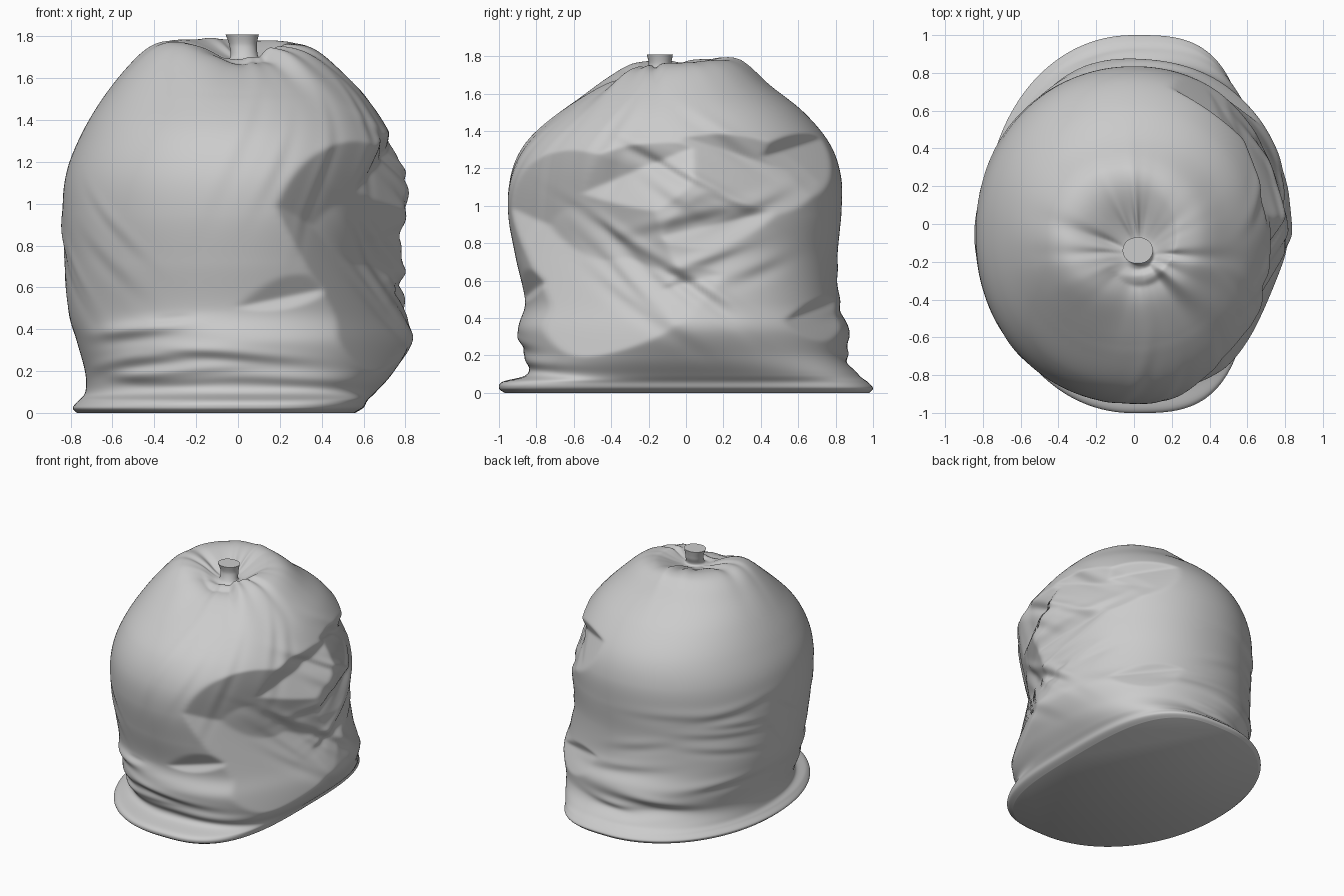
import bpy, bmesh, random
from math import sin, cos, pi, exp, radians, atan2
from mathutils import Vector

random.seed(7)
cube = bpy.data.objects.get("Cube")
if cube:
    bpy.data.objects.remove(cube)

SEGMENTS = 256
NECK = Vector((.03, -.15))

# Sack sections: height, right and left extent, front and back extent
SECTIONS = [
    (0, -.77, .56, -.97, .98), (.025, -.79, .6, -1, 1),
    (.06, -.76, .62, -.98, .97), (.1, -.73, .66, -.85, .92),
    (.19, -.73, .74, -.86, .86), (.34, -.77, .83, -.9, .87),
    (.48, -.81, .81, -.86, .82), (.72, -.83, .78, -.91, .81),
    (.95, -.84, .8, -.95, .83), (1.15, -.82, .81, -.94, .83),
    (1.33, -.75, .73, -.86, .77), (1.5, -.65, .62, -.7, .63),
    (1.64, -.54, .48, -.54, .45), (1.73, -.44, .36, -.42, .34),
    (1.76, -.34, .25, -.34, .26), (1.745, -.2, .2, -.28, .12),
    (1.69, -.05, .11, -.23, -.08), (1.75, -.04, .09, -.2, -.08),
    (1.81, -.06, .1, -.21, -.07)]
CROWN = 13
NECK_START = 16

# Large crumples: direction, distance from axis, height, tilt, slope
DENTS = [
    (-33, .66, .75, -.35, .3), (12, .73, .9, .22, .4),
    (-2, .75, .58, .25, .4), (22, .65, 1.28, -.3, .5),
    (-15, .68, 1.22, .4, .5), (50, .68, 1.3, .2, .55),
    (-112, .85, .45, .1, .65), (60, .79, .45, .2, .55),
    (-75, .83, .55, .2, .6)]

# Families of fine folds: count, direction, height, tilt, depth
FAMILIES = [
    (8, -100, .32, 4, .022), (6, -20, .65, -32, .022),
    (5, 15, 1.2, -25, .02), (7, 115, .3, 2, .018),
    (6, -155, .85, -40, .01), (6, 130, .75, 3, .01),
    (5, -60, 1.3, 62, .013), (5, 25, .8, 15, .02)]


def scatter(spread):
    return random.uniform(-spread, spread)


FOLDS = [(radians(angle + scatter(32)), height + scatter(.2),
          random.uniform(.18, .38), random.uniform(.03, .05),
          radians(tilt + scatter(10)), depth)
         for count, angle, height, tilt, depth in FAMILIES for _ in range(count)]

# Gathers running into the tied neck: direction, angular width, height
PLEATS = [(radians(20 * k + scatter(8)), random.uniform(.07, .14), scatter(.04))
          for k in range(18)]


def angle_gap(a, b):
    return (a - b + pi) % (2 * pi) - pi


def clamp(value):
    return min(1, max(0, value))


def blend(rows, i, t):
    """Smooth curve through neighbouring sections."""
    a, b, c, d = (rows[min(max(i + k, 0), len(rows) - 1)] for k in (-1, 0, 1, 2))
    return [q + t / 2 * (r - p + t * (2 * p - 5 * q + 4 * r - s + t * (3 * (q - r) + s - p)))
            for p, q, r, s in zip(a, b, c, d)]


def outline(section, angle):
    """Rounded outline, squarer at the left of the base."""
    z, right, left, front, back = section
    c, s = cos(angle), sin(angle)
    power = 2.08 + (1.1 * exp(-(z / .22) ** 2) if c > 0 else 0)
    middle = (left + right) / 2 * clamp((z - 1.2) / .4)
    reach = left - middle if c > 0 else middle - right
    radius = (abs(c / reach) ** power
              + abs(2 * s / (back - front)) ** power) ** (-1 / power)
    return Vector((middle + radius * c, (front + back) / 2 + radius * s, z))


def crumple(p):
    """Press flat-sided valleys into the sack, then add folds."""
    fade = clamp((p.z - .05) / .12) * clamp((1.7 - p.z) / .25)
    for direction, distance, height, tilt, slope in DENTS:
        n = Vector((cos(radians(direction)), sin(radians(direction)), 0))
        side = p.y * n.x - p.x * n.y
        excess = n.dot(p) - distance - slope * abs(p.z - height - tilt * side)
        p = p - n * min(max(excess, 0), .16) * fade * .8
    angle, push = atan2(p.y, p.x), 0
    for direction, height, length, width, tilt, depth in FOLDS:
        u, v = angle_gap(angle, direction) * .85, p.z - height
        along = (u * cos(tilt) + v * sin(tilt)) / length
        across = (v * cos(tilt) - u * sin(tilt)) / width
        push += depth * across * exp(-across ** 2 - along ** 2)
    return p + Vector((cos(angle), sin(angle), 0)) * push * fade


def gather(p):
    """Raise pleats around the neck, slope the front and lift two shoulders."""
    flat = p.xy - NECK
    r, angle = flat.length, atan2(flat.y, flat.x)
    high = clamp((p.z - 1.2) / .35)
    near = clamp((r - .08) / .1) * exp(-(r / .42) ** 2)
    wave = sum(h * exp(-(angle_gap(angle, c) / w) ** 2) for c, w, h in PLEATS)
    shoulder = exp(-((r - .37) / .14) ** 2)
    lift = near * (wave - .12 * max(0, -sin(angle)) ** 2)
    for direction in (70, 165):
        lift += .02 * shoulder * max(0, cos(angle - radians(direction)))
    p.z = max(0, p.z + lift * high)
    return p


# Plastic material
plastic = bpy.data.materials.new("grey plastic")
plastic.use_nodes = True
plastic.diffuse_color = (.6, .6, .6, 1)
shader = next(n for n in plastic.node_tree.nodes if n.type == "BSDF_PRINCIPLED")
shader.inputs["Base Color"].default_value = plastic.diffuse_color

# Sack body from closely stacked rings
bm = bmesh.new()
rings = []
for i in range(len(SECTIONS) - 1):
    steps = max(8, round((SECTIONS[i + 1][0] - SECTIONS[i][0]) * 110))
    is_last = i == len(SECTIONS) - 2
    for k in range(steps + is_last):
        section = blend(SECTIONS, i, k / steps)
        ring = []
        for j in range(SEGMENTS):
            p = outline(section, 2 * pi * j / SEGMENTS)
            if i < CROWN:
                p = crumple(p)
            if i < NECK_START:
                p = gather(p)
            ring.append(bm.verts.new(p))
        rings.append(ring)
for low, high in zip(rings, rings[1:]):
    for j in range(SEGMENTS):
        n = (j + 1) % SEGMENTS
        bm.faces.new((low[j], low[n], high[n], high[j]))

# Flat bottom and closed neck
bm.faces.new(rings[0][::-1])
bm.faces.new(rings[-1])

# Soften the creases of the film between the hem and the neck
film = [v for ring in rings[24:-8] for v in ring]
for _ in range(3):
    bmesh.ops.smooth_vert(bm, verts=film, factor=.5,
                          use_axis_x=True, use_axis_y=True, use_axis_z=True)
mesh = bpy.data.meshes.new("sack")
bm.to_mesh(mesh)
bm.free()
mesh.materials.append(plastic)
sack = bpy.data.objects.new("sack", mesh)
bpy.context.collection.objects.link(sack)
sack.select_set(True)
bpy.context.view_layer.objects.active = sack
bpy.ops.object.shade_smooth_by_angle(angle=radians(50))
